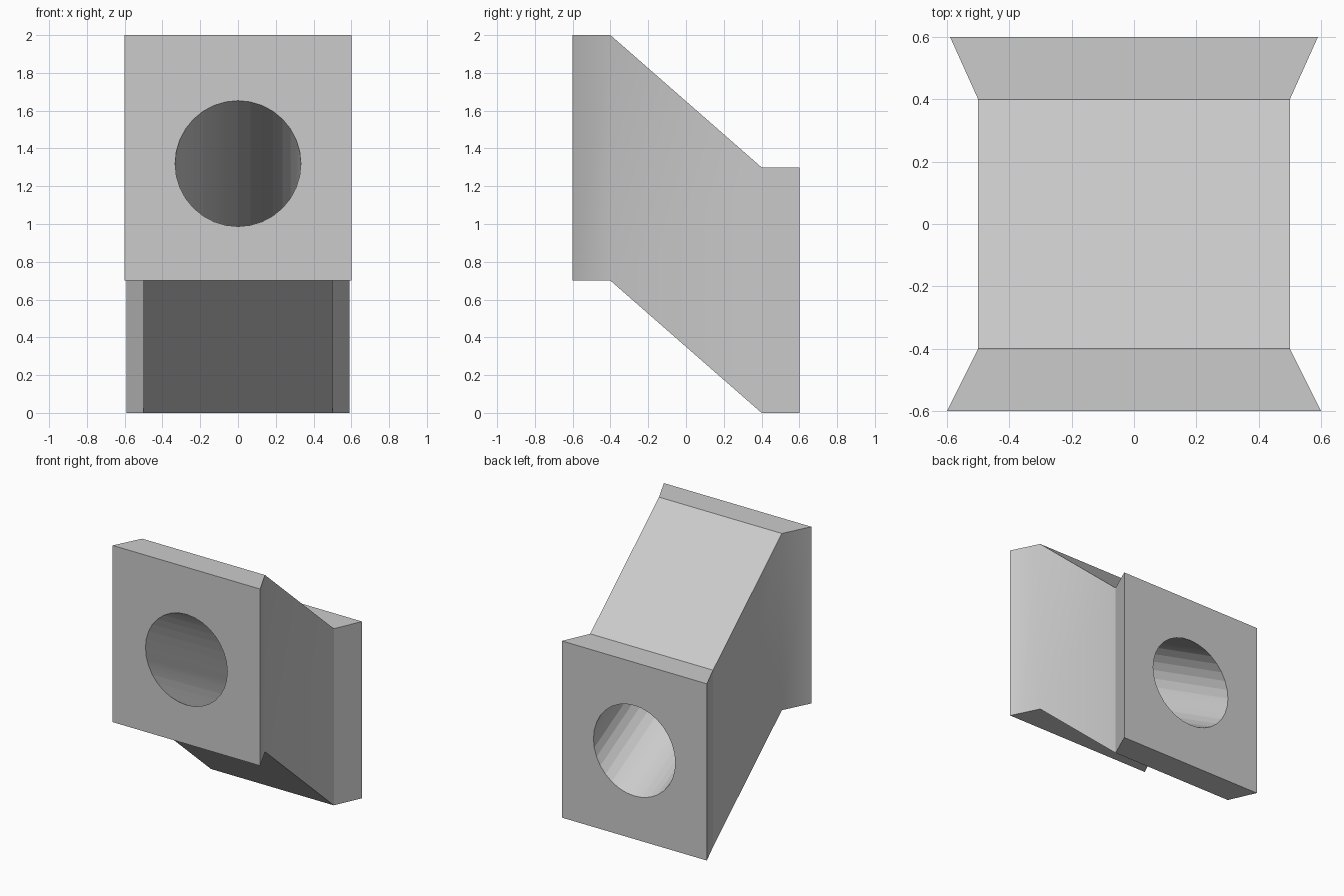
import bpy
import bmesh
from mathutils import Matrix

cube = bpy.data.objects.get("Cube")
if cube:
    bpy.data.objects.remove(cube, do_unlink=True)

grey = bpy.data.materials.new("plain_grey")
grey.use_nodes = True
grey.diffuse_color = (0.6, 0.6, 0.6, 1)
grey.node_tree.nodes["Principled BSDF"].inputs["Base Color"].default_value = (0.6, 0.6, 0.6, 1)


def make_object(name, bm):
    bmesh.ops.recalc_face_normals(bm, faces=bm.faces)
    mesh = bpy.data.meshes.new(name)
    bm.to_mesh(mesh)
    bm.free()
    mesh.materials.append(grey)
    obj = bpy.data.objects.new(name, mesh)
    bpy.context.collection.objects.link(obj)
    return obj


# Slanted body: rectangular sections (y, half width, bottom z) joined front to back
HEIGHT = 1.3
sections = [(-0.6, 0.6, 0.7), (-0.4, 0.5, 0.7), (0.4, 0.5, 0), (0.6, 0.59, 0)]
bm = bmesh.new()
rings = []
for y, w, z in sections:
    corners = [(-w, z), (w, z), (w, z + HEIGHT), (-w, z + HEIGHT)]
    rings.append([bm.verts.new((x, y, h)) for x, h in corners])
for a, b in zip(rings, rings[1:]):
    for i in range(4):
        j = (i + 1) % 4
        bm.faces.new((a[i], a[j], b[j], b[i]))
bm.faces.new(rings[0])
bm.faces.new(rings[-1])
# Crisp crease where the rear flange begins
for i in range(4):
    bm.edges.get((rings[2][i], rings[2][(i + 1) % 4])).smooth = False
body = make_object("slanted_body", bm)

# Oblique bore: a round cutter sheared so its ends stay upright circles
FRONT_Z, REAR_Z, RADIUS = 1.32, 0.65, 0.333
bm = bmesh.new()
bmesh.ops.create_cone(bm, cap_ends=True, segments=32, radius1=RADIUS,
                      radius2=RADIUS, depth=1.4,
                      matrix=Matrix.Rotation(1.5707963, 4, "X"))
for v in bm.verts:
    v.co.z += (FRONT_Z + REAR_Z) / 2 + v.co.y * (REAR_Z - FRONT_Z) / 1.2
cutter = make_object("bore_cutter", bm)
cutter.hide_render = True

bore = body.modifiers.new("bore", "BOOLEAN")
bore.operation = "DIFFERENCE"
bore.solver = "EXACT"
bore.object = cutter
bpy.ops.object.select_all(action="DESELECT")
body.select_set(True)
bpy.context.view_layer.objects.active = body
bpy.ops.object.modifier_apply(modifier=bore.name)
bpy.data.objects.remove(cutter, do_unlink=True)

# Smooth bore and front flare, sharp corners
bpy.ops.object.shade_smooth_by_angle(angle=0.5236, keep_sharp_edges=True)
